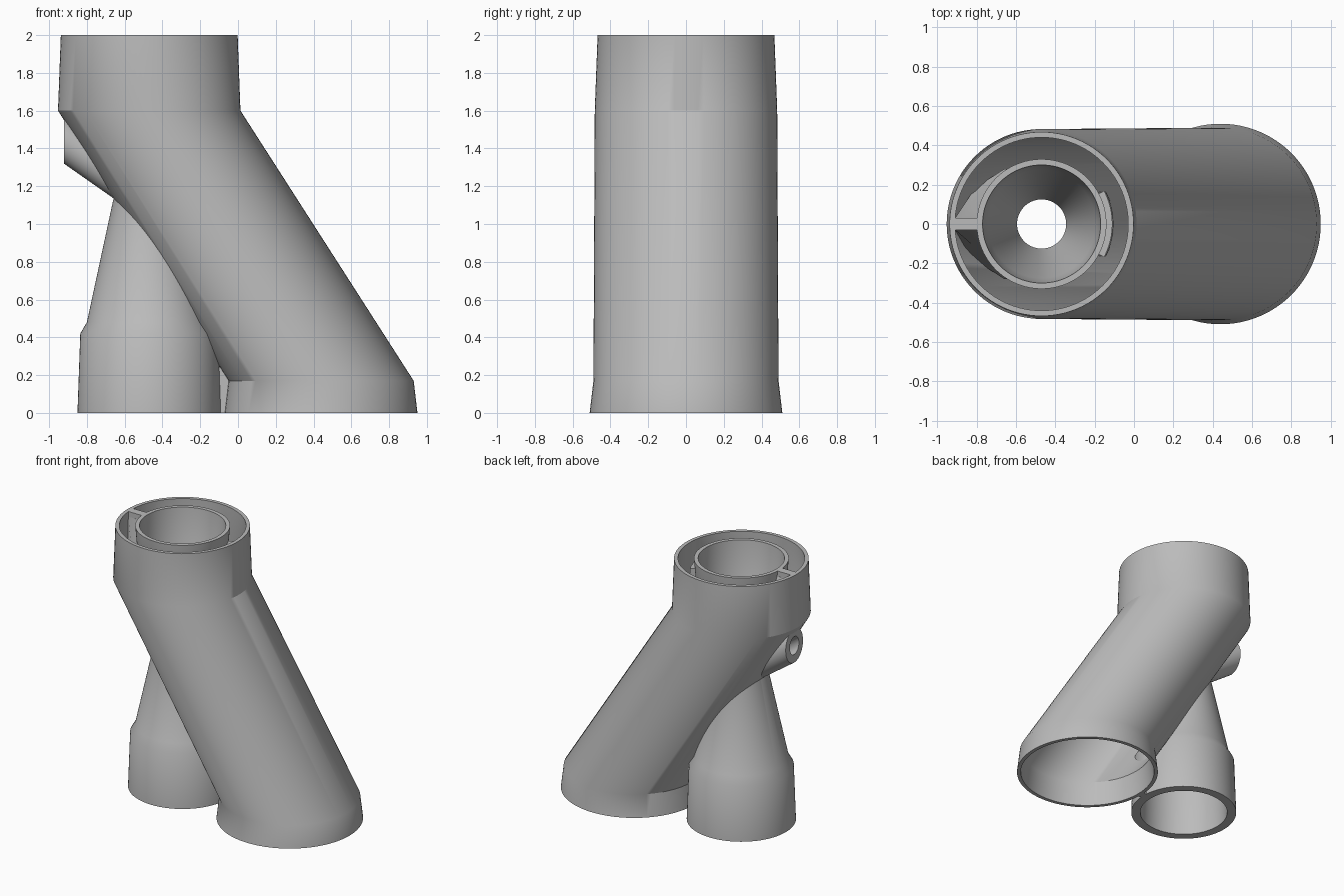
import bpy
import bmesh
from math import cos, sin, pi, radians

if "Cube" in bpy.data.objects:
    bpy.data.objects.remove(bpy.data.objects["Cube"], do_unlink=True)

GREY = (0.5, 0.5, 0.5, 1)
grey = bpy.data.materials.new("plain grey")
grey.use_nodes = True
grey.diffuse_color = GREY
grey.node_tree.nodes["Principled BSDF"].inputs["Base Color"].default_value = GREY

SEG = 96
AXIS = -0.47   # x of the upright inner tube
FOOT = 0.44    # x of the foot of the slanted tube


def loft(name, rings):
    """Closed solid through rings of equal point count."""
    bm = bmesh.new()
    loops = [[bm.verts.new(p) for p in ring] for ring in rings]
    n = len(loops[0])
    for a, b in zip(loops, loops[1:]):
        for i in range(n):
            j = (i + 1) % n
            bm.faces.new((a[i], a[j], b[j], b[i]))
    bm.faces.new(loops[0][::-1])
    bm.faces.new(loops[-1])
    bmesh.ops.recalc_face_normals(bm, faces=bm.faces)
    mesh = bpy.data.meshes.new(name)
    bm.to_mesh(mesh)
    bm.free()
    mesh.materials.append(grey)
    obj = bpy.data.objects.new(name, mesh)
    bpy.context.collection.objects.link(obj)
    return obj


def stack(name, levels):
    """Solid of horizontal circles given as (x, z, radius)."""
    angles = [2 * pi * i / SEG for i in range(SEG)]
    return loft(name, [[(x + r * cos(a), r * sin(a), z) for a in angles]
                       for x, z, r in levels])


def slanted_pipe(name, x0, x1, radius):
    """Pipe running down towards +x, with upright end faces."""
    angles = [2 * pi * i / 48 for i in range(48)]
    return loft(name, [[(x, radius * cos(a),
                         1.45 - 0.7 * (x + 0.92) + 1.25 * radius * sin(a))
                        for a in angles] for x in (x0, x1)])


def boolean(obj, cutter, operation="DIFFERENCE"):
    mod = obj.modifiers.new("cut", "BOOLEAN")
    mod.operation = operation
    mod.solver = "EXACT"
    mod.object = cutter
    bpy.context.view_layer.objects.active = obj
    bpy.ops.object.modifier_apply(modifier=mod.name)


# Solid bodies and their hollows
outer_tube = stack("outer_tube", [(FOOT, 0, 0.51), (FOOT, 0.17, 0.49),
                                  (AXIS, 1.6, 0.483), (AXIS, 2, 0.468)])
outer_hollow = stack("outer_hollow", [(FOOT, -0.02, 0.485), (FOOT, 0.18, 0.462),
                                      (AXIS, 1.6, 0.45), (AXIS, 2.02, 0.44)])
inner_profile = [(0, 0.38), (0.42, 0.365), (0.48, 0.33), (1.2, 0.175),
                 (1.3, 0.175), (1.7, 0.305), (2, 0.33)]
hollow_profile = [(-0.02, 0.315), (0.42, 0.305), (0.5, 0.285), (1.2, 0.125),
                  (1.3, 0.125), (1.7, 0.275), (2.02, 0.302)]
inner_tube = stack("inner_tube", [(AXIS, z, r) for z, r in inner_profile])
inner_body = stack("inner_body", [(AXIS, z, r) for z, r in inner_profile])
inner_hollow = stack("inner_hollow", [(AXIS, z, r) for z, r in hollow_profile])
side_pipe = slanted_pipe("side_pipe", -0.92, -0.5, 0.105)
pipe_body = slanted_pipe("pipe_body", -0.92, -0.5, 0.105)
pipe_bore = slanted_pipe("pipe_bore", -1, -0.47, 0.055)

# Streamlined splitter in the ring gap, narrow on top and broad below
def splitter_ring(z, mid, back):
    half = [(-0.91, 0.03), (-0.83, mid), (-0.66, back), (-0.5, back)]
    return ([(x, y, z) for x, y in half]
            + [(x, -y, z) for x, y in reversed(half)])


splitter = loft("splitter", [splitter_ring(1.42, 0.17, 0.28),
                             splitter_ring(1.7, 0.1, 0.17),
                             splitter_ring(1.96, 0.031, 0.032)])

# Rib joining the two rims
rib_side = [(-0.925, 2), (-0.6, 2), (-0.6, 1.3), (-0.76, 1.35), (-0.925, 1.62)]
rib = loft("rim_rib", [[(x, y, z) for x, z in rib_side] for y in (-0.03, 0.03)])


# Raised key on the outside of the inner funnel
def key_ring(z, inner, outer):
    arc = [radians(-28 + 56 * i / 12) for i in range(13)]
    edge = [(outer, a) for a in arc] + [(inner, a) for a in reversed(arc)]
    return [(AXIS + r * cos(a), r * sin(a), z) for r, a in edge]


key = loft("funnel_key", [key_ring(1.6, 0.24, 0.35), key_ring(1.9, 0.3, 0.36)])

# Thin web between the two feet
web = loft("foot_web", [[(x, y, z) for x, y in
                         ((-0.12, -0.03), (-0.05, -0.03), (-0.05, 0.03), (-0.12, 0.03))]
                        for z in (0, 0.24)])

# Hollow out and trim every part
for cutter in (outer_hollow, inner_body, pipe_body):
    boolean(outer_tube, cutter)
for cutter in (inner_hollow, pipe_bore):
    boolean(inner_tube, cutter)
    boolean(side_pipe, cutter)
boolean(splitter, outer_hollow, "INTERSECT")
for part in (splitter, rib, key):
    boolean(part, inner_body)
for part in (splitter, rib):
    boolean(part, pipe_body)
boolean(web, inner_body)
boolean(web, outer_hollow)

for helper in (outer_hollow, inner_body, inner_hollow, pipe_body, pipe_bore):
    bpy.data.objects.remove(helper, do_unlink=True)

# Smooth round walls with crisp rims
bpy.ops.object.select_all(action="DESELECT")
for part in (outer_tube, inner_tube, side_pipe, splitter, rib, key, web):
    part.select_set(True)
bpy.context.view_layer.objects.active = outer_tube
bpy.ops.object.shade_smooth_by_angle(angle=radians(30))
